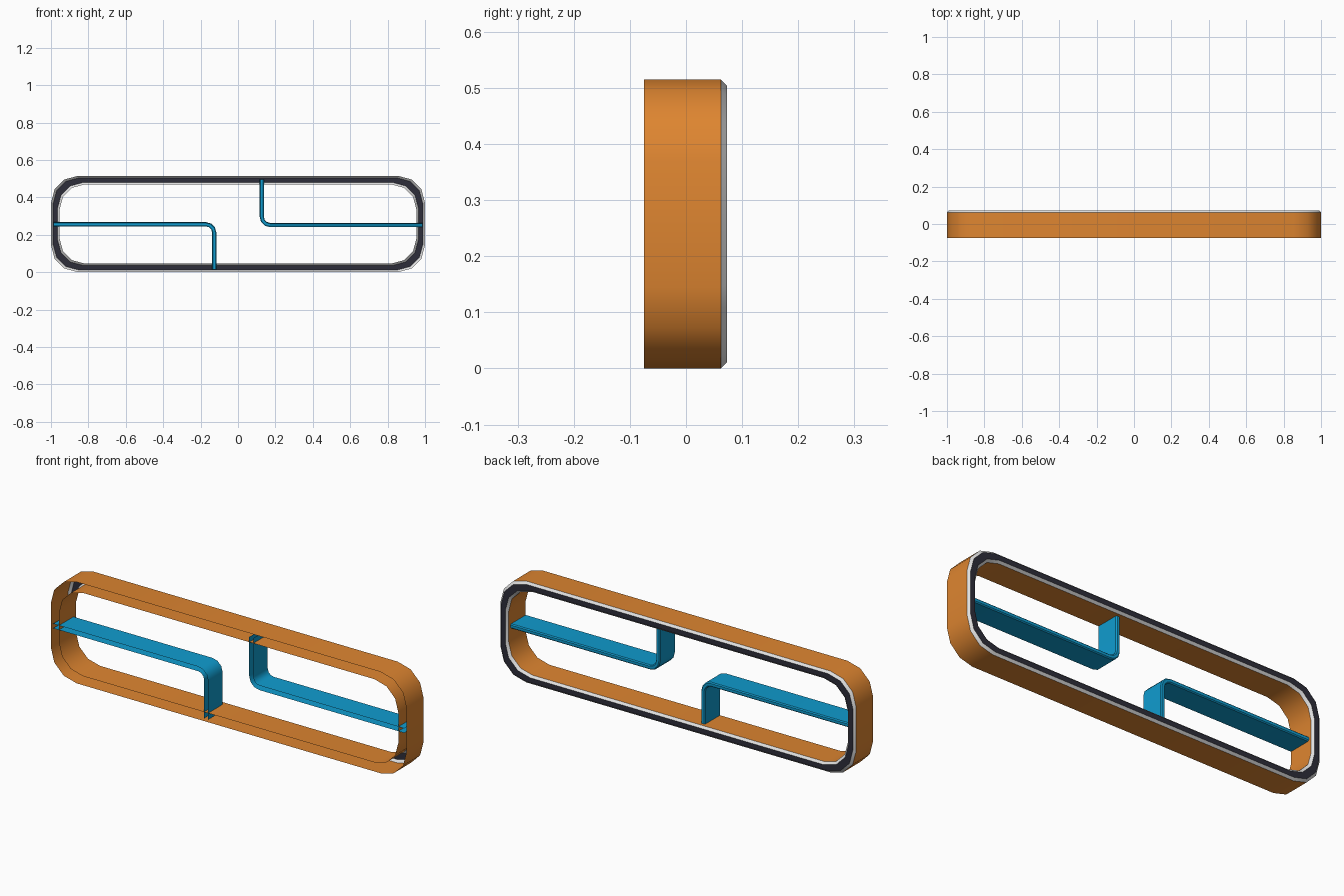
import bpy, math
from mathutils import Vector

if "Cube" in bpy.data.objects:
    bpy.data.objects.remove(bpy.data.objects["Cube"])

W, H = 2.0, 0.515          # overall width and height
FRONT, BACK = -0.075, 0.073
CH = 0.011                 # back chamfer
WALL = 0.046               # frame thickness
R = 0.145                  # corner radius


def material(name, rgb):
    m = bpy.data.materials.new(name)
    m.diffuse_color = (*rgb, 1)
    m.use_nodes = True
    m.node_tree.nodes["Principled BSDF"].inputs["Base Color"].default_value = m.diffuse_color
    return m


orange = material("orange", (0.73, 0.235, 0.03))
grey = material("light grey", (0.75, 0.75, 0.75))
dark = material("dark charcoal", (0.027, 0.027, 0.042))
blue = material("blue", (0.005, 0.33, 0.62))


def make(name, verts, faces, mats, indices=None):
    me = bpy.data.meshes.new(name)
    me.from_pydata(verts, [], faces)
    for m in mats:
        me.materials.append(m)
    if indices:
        me.polygons.foreach_set("material_index", indices)
    me.update()
    ob = bpy.data.objects.new(name, me)
    bpy.context.collection.objects.link(ob)
    bpy.ops.object.select_all(action='DESELECT')
    ob.select_set(True)
    bpy.context.view_layer.objects.active = ob
    bpy.ops.object.shade_smooth_by_angle(angle=math.radians(40))
    return ob


def rounded_loop(inset, y, r, seg=3):
    """Rounded rectangle in the xz plane, anticlockwise from the front."""
    hx, hz = W / 2 - inset, H / 2 - inset
    pts = []
    for k, (sx, sz) in enumerate([(1, -1), (1, 1), (-1, 1), (-1, -1)]):
        for s in range(seg + 1):
            a = math.radians(-90 + 90 * k + 90 * s / seg)
            pts.append((sx * (hx - r) + r * math.cos(a), y,
                        H / 2 + sz * (hz - r) + r * math.sin(a)))
    return pts


# Frame: hollow shell, open at the front, chamfered rim and dark back face
loops = [rounded_loop(0, FRONT, R),
         rounded_loop(0, BACK - CH, R),
         rounded_loop(CH, BACK, R - CH / 2),
         rounded_loop(WALL - CH, BACK, R - CH / 2),
         rounded_loop(WALL, BACK - CH, R - CH),
         rounded_loop(WALL, FRONT, R - CH)]
n = len(loops[0])
faces, idx = [], []
for k, colour in enumerate([0, 1, 2, 1, 0]):
    for i in range(n):
        j = (i + 1) % n
        faces.append((k * n + i, (k + 1) * n + i, (k + 1) * n + j, k * n + j))
        idx.append(colour)
make("frame", [p for l in loops for p in l], faces, [orange, grey, dark], idx)


# Shelves: a bent strip, the second is the first turned half a turn
def shelf(name, turned):
    z0, x0, r, h, c, yb = 0.256, -0.127, 0.045, 0.0115, 0.005, 0.046
    path = [(Vector((-0.987, z0)), Vector((0, 1)))]
    for s in range(4):
        a = math.radians(90 - 30 * s)
        d = Vector((math.cos(a), math.sin(a)))
        path.append((Vector((x0 - r, z0 - r)) + d * r, d))
    path.append((Vector((x0, 0.013)), Vector((1, 0))))
    section = [(h, FRONT), (h, yb - c), (h - c, yb),
               (c - h, yb), (-h, yb - c), (-h, FRONT)]
    verts = []
    for off, y in section:
        for p, d in path:
            q = p + d * off
            verts.append((-q.x, y, 0.508 - q.y) if turned else (q.x, y, q.y))
    m = len(path)
    quads = [(k * m + i, k * m + i + 1, (k + 1) * m + i + 1, (k + 1) * m + i)
             for k in range(len(section) - 1) for i in range(m - 1)]
    make(name, verts, quads, [blue])


shelf("left_shelf", False)
shelf("right_shelf", True)
